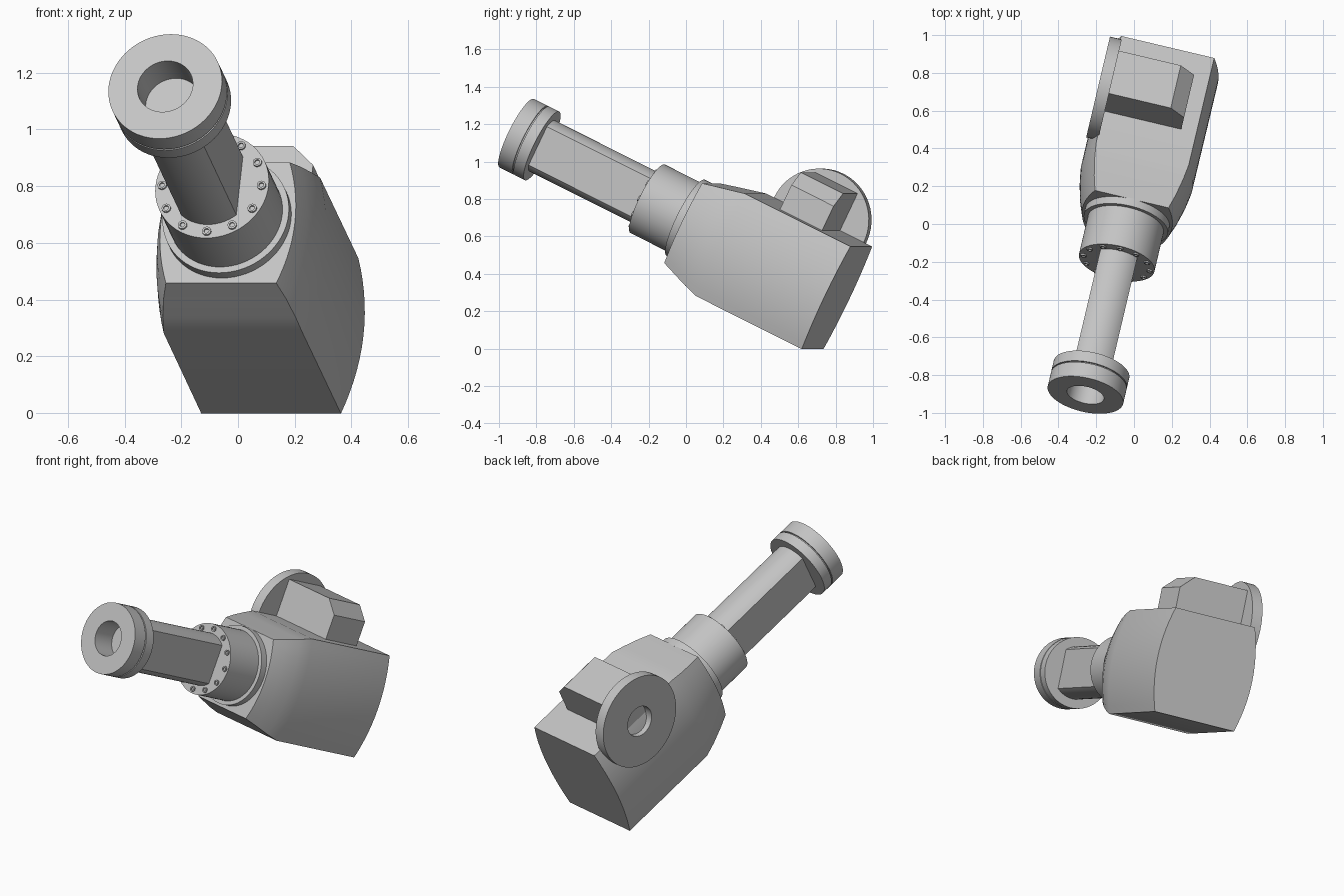
import bpy, bmesh, math
from mathutils import Matrix, Vector

old = bpy.data.objects.get("Cube")
if old:
    bpy.data.objects.remove(old, do_unlink=True)

grey = bpy.data.materials.new("machine_grey")
grey.use_nodes = True
colour = (0.55, 0.55, 0.55, 1)
grey.diffuse_color = colour
grey.node_tree.nodes["Principled BSDF"].inputs["Base Color"].default_value = colour

# Tilted machine frame: local y runs back along the shaft, origin at the flange face
FRAME = (Matrix.Translation((-0.257, -0.905, 1.152))
         @ Matrix.Rotation(math.radians(-13.3), 4, 'Z')
         @ Matrix.Rotation(math.radians(-26), 4, 'X'))
parts = []


def finish(name, bm, local=Matrix()):
    bmesh.ops.remove_doubles(bm, verts=bm.verts, dist=1e-5)
    bmesh.ops.recalc_face_normals(bm, faces=bm.faces)
    mesh = bpy.data.meshes.new(name)
    bm.to_mesh(mesh)
    bm.free()
    mesh.materials.append(grey)
    obj = bpy.data.objects.new(name, mesh)
    obj.matrix_world = FRAME @ local
    bpy.context.collection.objects.link(obj)
    parts.append(obj)
    return obj


def lathe(name, profile, local=Matrix(), steps=64):
    """Revolve (radius, y) points around the local y axis."""
    bm = bmesh.new()
    verts = [bm.verts.new((r, y, 0)) for r, y in profile]
    edges = [bm.edges.new(pair) for pair in zip(verts, verts[1:])]
    bmesh.ops.spin(bm, geom=verts + edges, cent=(0, 0, 0), axis=(0, 1, 0),
                   angle=math.tau, steps=steps)
    return finish(name, bm, local)


def loft(name, sections):
    """Join equal rings of points and cap both ends."""
    bm = bmesh.new()
    rings = [[bm.verts.new(p) for p in s] for s in sections]
    for a, b in zip(rings, rings[1:]):
        for i in range(len(a)):
            j = (i + 1) % len(a)
            bm.faces.new((a[i], a[j], b[j], b[i]))
    bm.faces.new(rings[0])
    bm.faces.new(rings[-1])
    return finish(name, bm)


# Gear housing: flat top and bottom, bulging sides, tapered nose
def housing_section(y, half, bulge, low, high, n=14):
    side = []
    for i in range(n + 1):
        t = 2 * i / n - 1
        side.append((half + bulge * (1 - t * t), y, low + (high - low) * i / n))
    return side + [(-x, y, z) for x, y, z in reversed(side)]


loft("gear_housing", [
    housing_section(1.075, 0.200, 0.043, -0.248, 0.226),
    housing_section(1.150, 0.222, 0.046, -0.272, 0.245),
    housing_section(1.240, 0.241, 0.048, -0.302, 0.266),
    housing_section(1.320, 0.252, 0.049, -0.325, 0.285),
    housing_section(1.967, 0.253, 0.050, -0.325, 0.285)])

# Bearing collar with a stepped ring against the housing
lathe("bearing_collar", [(0, 0.80), (0.205, 0.80), (0.205, 1.033),
                         (0.228, 1.033), (0.228, 1.08), (0, 1.08)])

# Ring of socket bolts on the collar face
for k in range(12):
    a = k * math.tau / 12
    spot = Vector((0.18 * math.sin(a), 0.80, 0.18 * math.cos(a)))
    lathe("collar_bolt", [(0, -0.001), (0.009, -0.001), (0.009, -0.008),
                          (0.016, -0.008), (0.016, 0.004)],
          Matrix.Translation(spot), 16)

# Shaft: round above and below, flat on both sides
R, FLAT = 0.152, 0.1
limit = math.asin(FLAT / R)


def shaft_section(y, n=14):
    angles = [limit * (2 * i / n - 1) for i in range(n + 1)]
    top = [(R * math.sin(a), y, R * math.cos(a)) for a in angles]
    return top + [(-x, y, -z) for x, y, z in top]


loft("shaft", [shaft_section(0.15), shaft_section(0.81)])

# End flange with blind bore and a thin groove round the rim
lathe("end_flange", [(0, 0.14), (0.1, 0.14), (0.1, 0), (0.205, 0),
                     (0.205, 0.086), (0.196, 0.086), (0.196, 0.094),
                     (0.205, 0.094), (0.205, 0.155), (0, 0.155)])

# Motor block across the top, outer top edge chamfered
block = [(-0.26, 0.24), (0.17, 0.24), (0.17, 0.43), (0.09, 0.505), (-0.26, 0.505)]
loft("motor_block", [[(x, y, z) for x, z in block] for y in (1.514, 1.772)])

# Side disc with a central recess, turned to face sideways
lathe("side_disc", [(0, 0.055), (0.09, 0.055), (0.09, 0), (0.274, 0),
                    (0.274, 0.064), (0, 0.064)],
      Matrix.Translation((-0.31, 1.643, 0.286)) @ Matrix.Rotation(-math.pi / 2, 4, 'Z'))

# Smooth curved surfaces, keep the hard edges
bpy.ops.object.select_all(action='DESELECT')
for obj in parts:
    obj.select_set(True)
bpy.context.view_layer.objects.active = parts[0]
bpy.ops.object.shade_smooth_by_angle(angle=math.radians(30))
